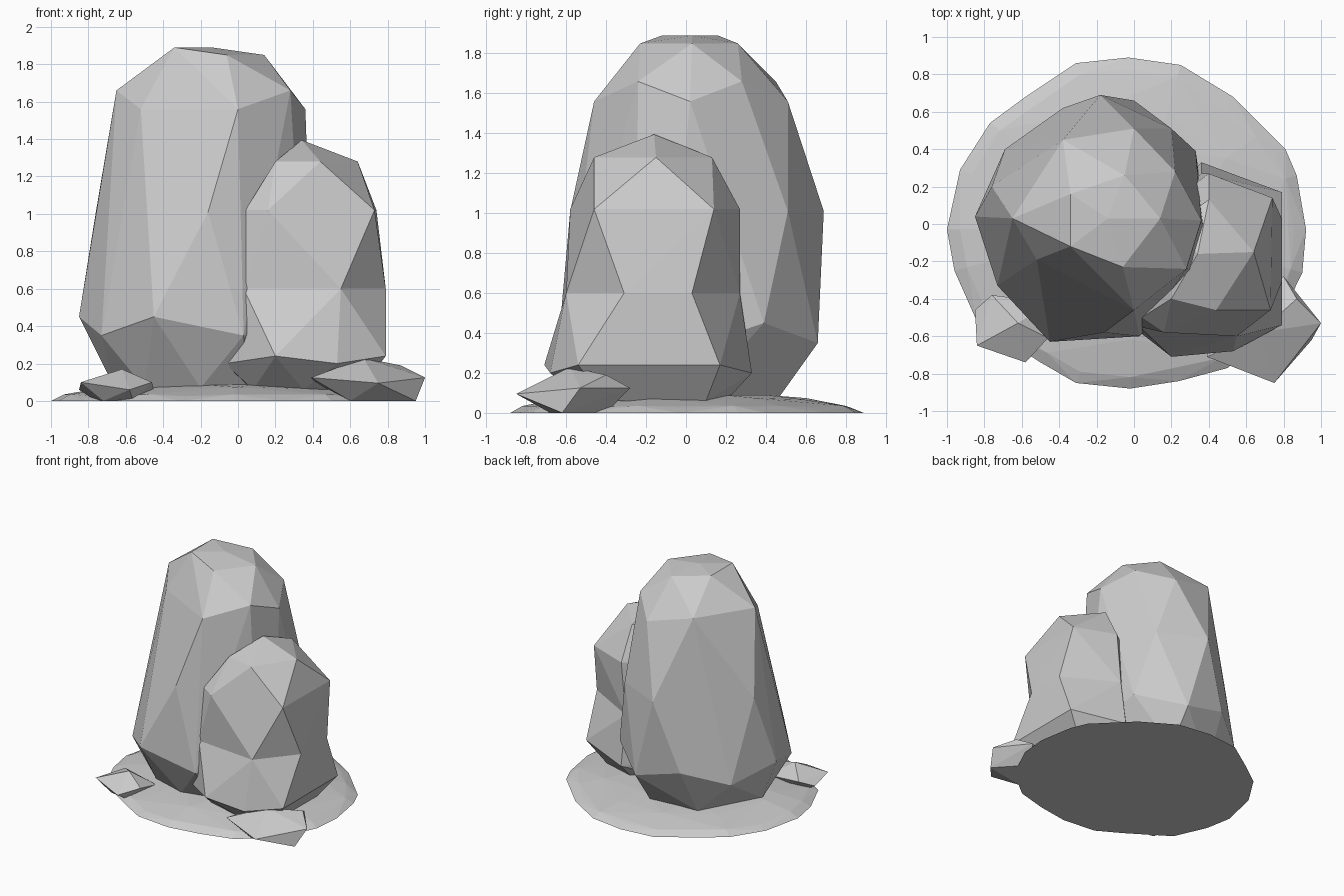
import bpy
import bmesh

cube = bpy.data.objects.get("Cube")
if cube:
    bpy.data.objects.remove(cube, do_unlink=True)

# One stone colour for everything
stone = bpy.data.materials.new("stone_grey")
stone.use_nodes = True
colour = (0.6, 0.6, 0.6, 1)
stone.diffuse_color = colour
shader = next(n for n in stone.node_tree.nodes if n.type == "BSDF_PRINCIPLED")
shader.inputs["Base Color"].default_value = colour
shader.inputs["Roughness"].default_value = 0.9


def section(z, outline, scale=1, zigzag=0):
    """Horizontal slice through a rock; zigzag alternates the corner heights."""
    return [(x * scale, y * scale, z + zigzag * (-1) ** i)
            for i, (x, y) in enumerate(outline)]


def rock(name, *sections):
    """Wrap a faceted convex skin around a stack of sections."""
    bm = bmesh.new()
    for corners in sections:
        for corner in corners:
            bm.verts.new(corner)
    hull = bmesh.ops.convex_hull(bm, input=bm.verts[:])
    spare = {v for v in hull["geom_interior"] + hull["geom_unused"]
             if isinstance(v, bmesh.types.BMVert)}
    bmesh.ops.delete(bm, geom=list(spare), context="VERTS")
    bmesh.ops.recalc_face_normals(bm, faces=bm.faces[:])
    mesh = bpy.data.meshes.new(name)
    bm.to_mesh(mesh)
    bm.free()
    mesh.materials.append(stone)
    bpy.context.collection.objects.link(bpy.data.objects.new(name, mesh))


# Tall boulder: foot, widest belt, waist, shoulders and cap
tall_foot = section(0.07, [(-.66, -.05), (-.5, -.35), (-.2, -.45), (.05, -.4),
                           (.22, .05), (0, .46), (-.4, .42)])
tall_belt = section(0.40, [(-.85, .04), (-.73, -.33), (-.45, -.63), (.03, -.6),
                           (.35, -.25), (.37, .1), (.33, .39), (0, .66),
                           (-.38, .62), (-.69, .4)], zigzag=0.05)
tall_waist = section(1.01, [(-.16, -.58), (.38, -.03), (.2, .51), (-.18, .69), (-.76, .2)])
tall_low_shoulder = section(1.56, [(-.52, -.19), (0, -.46), (.36, .02), (0, .51)])
tall_high_shoulder = section(1.66, [(-.65, .03), (.28, -.24), (.22, .28), (-.38, .45)])
tall_cap_edge = section(1.85, [(-.06, -.23), (-.05, .26), (.14, .03)])
tall_cap = section(1.89, [(-.34, -.12), (-.34, .16), (-.14, .03)])
rock("tall_boulder", tall_foot, tall_belt, tall_waist, tall_low_shoulder,
     tall_high_shoulder, tall_cap_edge, tall_cap)

# Short boulder: two stacked pieces meeting at a pinched waist
short_foot = section(0.06, [(.08, -.45), (.35, -.52), (.65, -.4), (.65, .1),
                            (.35, .2), (.05, 0)])
short_belt = section(0.22, [(.79, -.54), (.53, -.68), (.2, -.71), (-.07, -.5),
                            (-.05, -.1), (.36, .33), (.79, .17)], zigzag=0.02)
short_waist = section(0.60, [(.79, -.31), (.55, -.6), (.03, -.55), (-.05, -.15),
                             (.36, .27), (.79, .03)])
short_shoulder = section(1.02, [(.73, -.46), (.16, -.58), (.04, -.5), (.05, 0),
                                (.4, .27), (.74, .14)])
short_crown = section(1.28, [(.64, -.15), (.44, -.46), (.2, -.4), (.22, 0), (.4, .13)])
short_peak = section(1.395, [(.34, -.16)])
rock("short_boulder_base", short_foot, short_belt, short_waist)
rock("short_boulder_top", short_waist, short_shoulder, short_crown, short_peak)

# Two loose stones at the front
rock("loose_stone_left",
     section(0, [(.95, -.62), (.6, -.68), (.75, -.4)]),
     section(0.11, [(1, -.53), (.75, -.85), (.39, -.71), (.42, -.46), (.8, -.28)],
             zigzag=0.015),
     section(0.19, [(.87, -.4)]),
     section(0.23, [(.67, -.58)]))
rock("loose_stone_right",
     section(0, [(-.76, -.5), (-.72, -.62), (-.56, -.65), (-.55, -.45)]),
     section(0.08, [(-.85, -.46), (-.84, -.65), (-.58, -.74), (-.46, -.61),
                    (-.45, -.42), (-.76, -.38)], zigzag=-0.02),
     section(0.17, [(-.62, -.53)]))

# Low mound of ground beneath the rocks
shore = [(-1, -.03), (-.93, .29), (-.77, .54), (-.58, .68), (-.31, .86), (-.03, .89),
         (.25, .85), (.53, .68), (.7, .5), (.81, .4), (.87, .26), (.92, -.03),
         (.9, -.26), (.75, -.57), (.5, -.77), (.24, -.84), (-.02, -.88), (-.31, -.85),
         (-.5, -.74), (-.84, -.52), (-.96, -.25)]
rock("ground_mound", section(0, shore), section(0.03, shore, 0.93, 0.005),
     section(0.07, shore[::2], 0.7, 0.004), section(0.09, shore[::3], 0.47))
